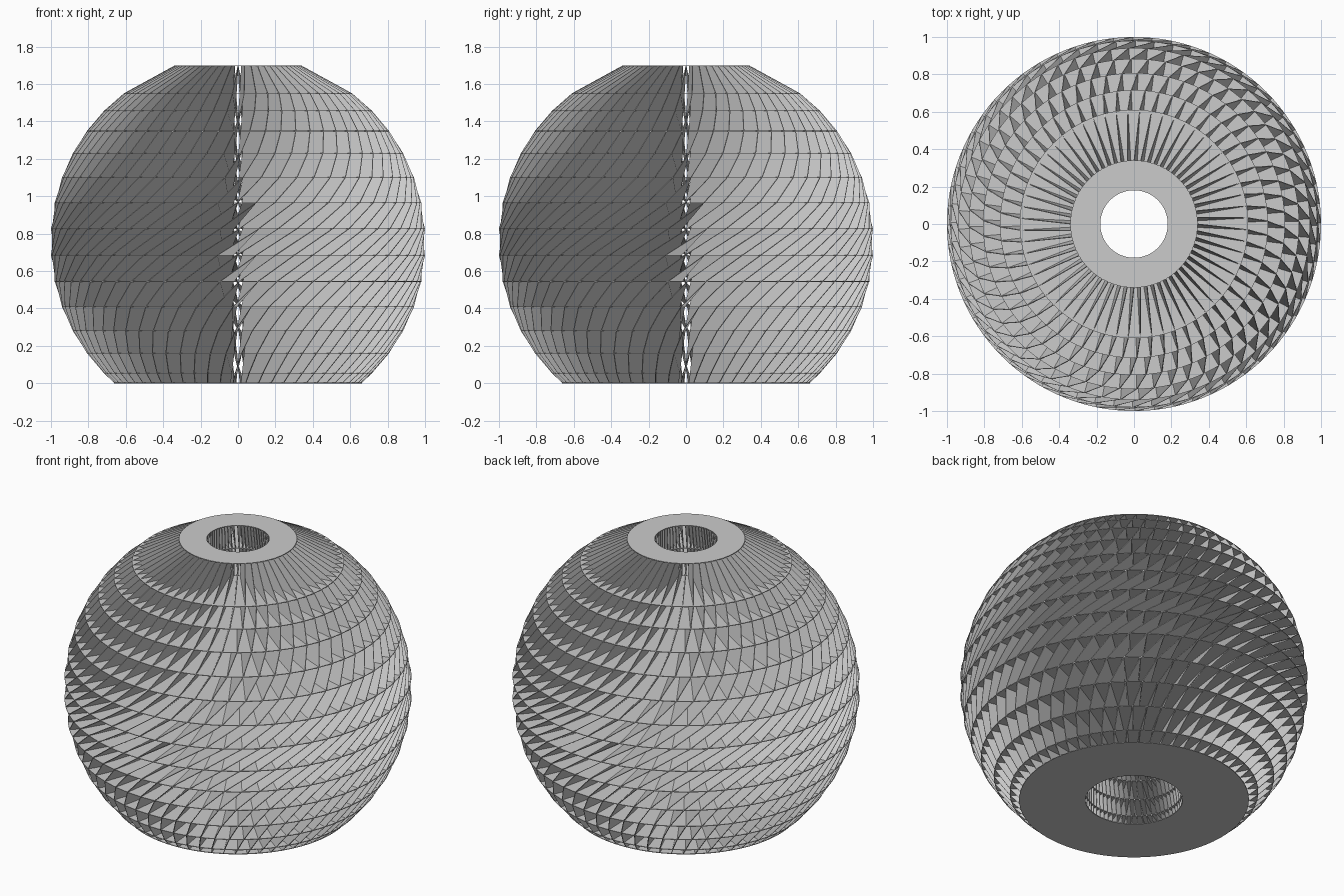
import bpy, bmesh
from math import sin, cos, tanh, pi, radians, sqrt

cube = bpy.data.objects.get("Cube")
if cube:
    bpy.data.objects.remove(cube, do_unlink=True)

FINS = 60
CENTRE = 0.755          # height of the globe's middle
RADIUS = 1.0025
TOP = 1.70

# One plain grey for the whole globe
grey = bpy.data.materials.new("light_grey")
grey.use_nodes = True
colour = (0.6, 0.6, 0.6, 1)
grey.diffuse_color = colour
grey.node_tree.nodes["Principled BSDF"].inputs["Base Color"].default_value = colour

# Disc heights: even steps of latitude, cut flat at both ends
levels = [0.002]
levels += [CENTRE + sin(radians(4.05 + 8.1 * k)) for k in range(-6, 8)]
levels[-1] = TOP - 0.002


def outer(z):
    return sqrt(RADIUS ** 2 - (z - CENTRE) ** 2)


def inner(z):
    return 0.28 - 0.10 * z / TOP


def twist(z):
    d = z - CENTRE
    return 0.3 * d + 0.455 * tanh(d / 0.35)


def polar(r, angle, z):
    return (r * cos(angle), r * sin(angle), z)


def finish(bm, name, thickness):
    mesh = bpy.data.meshes.new(name)
    bm.to_mesh(mesh)
    bm.free()
    mesh.materials.append(grey)
    obj = bpy.data.objects.new(name, mesh)
    bpy.context.collection.objects.link(obj)
    solid = obj.modifiers.new("thickness", "SOLIDIFY")
    solid.thickness = thickness
    solid.offset = 0
    return obj


# Flat ring discs, stacked from the base to the top opening
bm = bmesh.new()
count = FINS * 2
for z in levels:
    rims = [[bm.verts.new(polar(r, 2 * pi * i / count, z)) for i in range(count)]
            for r in (inner(z), outer(z))]
    for i in range(count):
        j = (i + 1) % count
        bm.faces.new((rims[0][i], rims[1][i], rims[1][j], rims[0][j]))
finish(bm, "ring_discs", 0.004)

# Upright fins that swirl around the axis between the discs
bm = bmesh.new()
for i in range(FINS):
    start = 2 * pi * i / FINS
    strip = [[bm.verts.new(polar(r, start + twist(z), z)) for r in (inner(z), outer(z))]
             for z in levels]
    for low, high in zip(strip, strip[1:]):
        bm.faces.new((low[0], low[1], high[1], high[0]))
finish(bm, "swirled_fins", 0.004)
